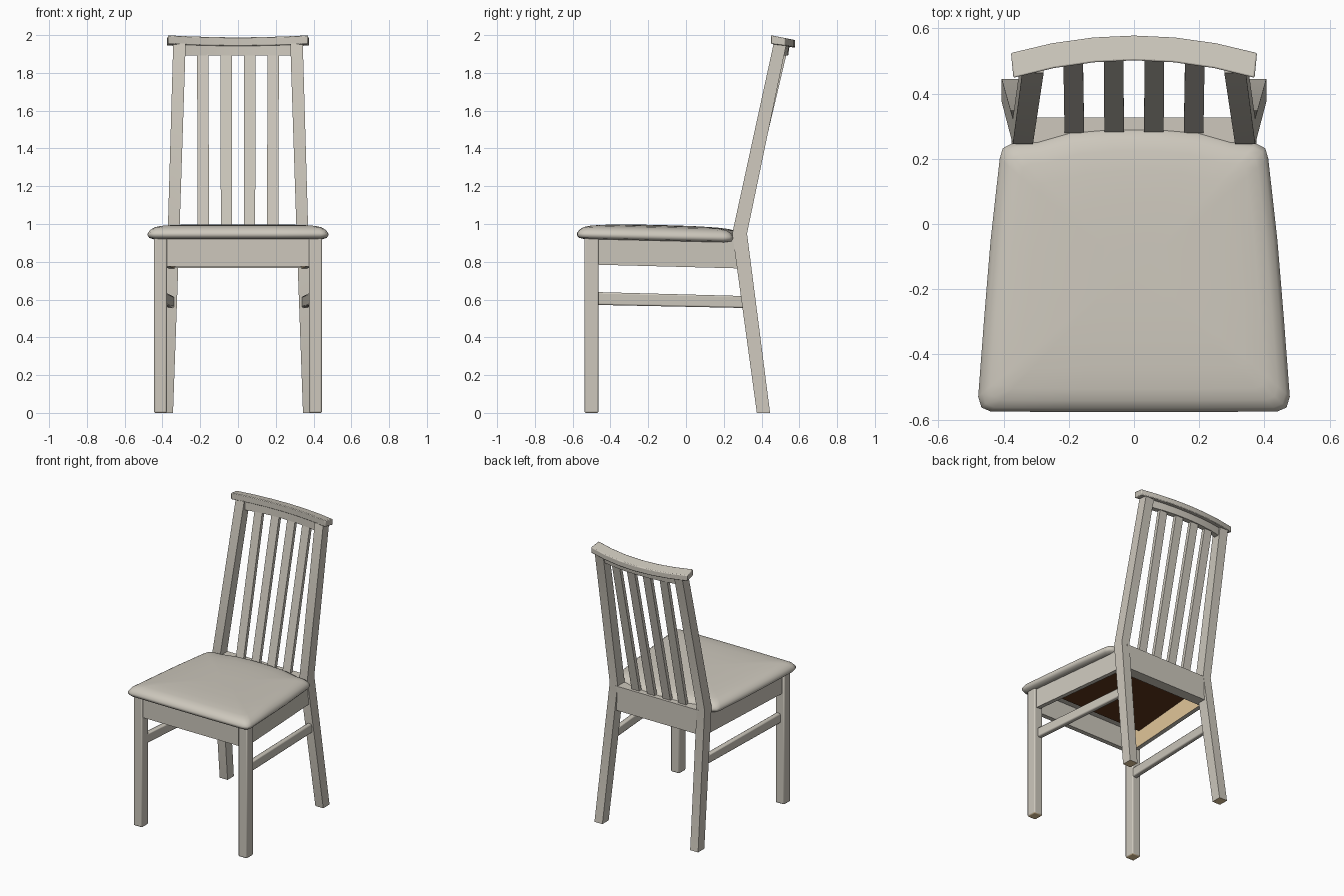
import bpy, bmesh
from mathutils import Vector

cube = bpy.data.objects.get("Cube")
if cube:
    bpy.data.objects.remove(cube, do_unlink=True)


def make_material(name, rgb):
    m = bpy.data.materials.new(name)
    m.use_nodes = True
    m.diffuse_color = (*rgb, 1)
    m.node_tree.nodes["Principled BSDF"].inputs["Base Color"].default_value = (*rgb, 1)
    return m


GREIGE = make_material("greige paint", (0.61, 0.575, 0.505))
TAN = make_material("bare tan wood", (0.87, 0.65, 0.37))
BROWN = make_material("dark brown board", (0.11, 0.037, 0.011))


def loft(name, rings, mat=GREIGE, bare=None, bevel=0.0, angle=0.6):
    """Skin closed rings with end caps; faces turned to 'bare' get tan wood."""
    bm = bmesh.new()
    loops = [[bm.verts.new(p) for p in ring] for ring in rings]
    n = len(loops[0])
    for a, b in zip(loops, loops[1:]):
        for i in range(n):
            j = (i + 1) % n
            bm.faces.new((a[i], a[j], b[j], b[i]))
    bm.faces.new(loops[0])
    bm.faces.new(loops[-1])
    bmesh.ops.recalc_face_normals(bm, faces=bm.faces)
    if bare:
        for f in bm.faces:
            f.material_index = int(f.normal.dot(Vector(bare)) > 0.9)
    mesh = bpy.data.meshes.new(name)
    bm.to_mesh(mesh)
    bm.free()
    mesh.materials.append(mat)
    if bare:
        mesh.materials.append(TAN)
    ob = bpy.data.objects.new(name, mesh)
    bpy.context.collection.objects.link(ob)
    bpy.ops.object.select_all(action='DESELECT')
    ob.select_set(True)
    bpy.context.view_layer.objects.active = ob
    bpy.ops.object.shade_smooth_by_angle(angle=angle)
    if bevel:
        mod = ob.modifiers.new("soft_edges", 'BEVEL')
        mod.width = bevel
        mod.segments = 2
        mod.limit_method = 'ANGLE'
    return ob


def flat_ring(x, y, z, w, d):
    """Horizontal rectangle centred on x, y."""
    return [(x + i * w / 2, y + j * d / 2, z)
            for i, j in ((-1, -1), (1, -1), (1, 1), (-1, 1))]


def front_ring(x, y, z0, z1, w):
    """Upright rectangle facing the front."""
    return [(x - w / 2, y, z0), (x + w / 2, y, z0), (x + w / 2, y, z1), (x - w / 2, y, z1)]


def arc(x):
    """Front edge of the curved crest."""
    return 0.502 - 0.39 * x * x


for s, side in ((1, "left"), (-1, "right")):
    # Legs; each back leg runs on as a back post
    loft(f"front_leg_{side}", [flat_ring(s * 0.411, -0.5, z, 0.068, 0.074) for z in (0, 0.93)],
         bare=(0, 0, -1), bevel=0.008)
    loft(f"back_leg_{side}", [flat_ring(s * 0.375, 0.41, 0, 0.062, 0.07),
                              flat_ring(s * 0.341, 0.284, 0.95, 0.062, 0.078),
                              flat_ring(s * 0.31, 0.498, 1.955, 0.066, 0.068)],
         bare=(0, 0, -1))
    # Side apron and stretcher
    loft(f"side_apron_{side}", [front_ring(s * 0.415, -0.49, 0.785, 0.93, 0.03),
                                front_ring(s * 0.35, 0.28, 0.765, 0.92, 0.03)],
         bare=(-s, 0, 0))
    loft(f"side_stretcher_{side}", [front_ring(s * 0.4, -0.49, 0.572, 0.64, 0.034),
                                    front_ring(s * 0.354, 0.33, 0.555, 0.618, 0.034)],
         bevel=0.008)
    # Back slats
    for x, place in ((0.183, "outer"), (0.061, "inner")):
        loft(f"{place}_slat_{side}", [flat_ring(s * x, 0.288, 0.92, 0.06, 0.026),
                                      flat_ring(s * x * 1.02, arc(x) + 0.021, 1.91, 0.06, 0.026)])

# Front and back aprons
loft("front_apron", [flat_ring(0, -0.507, z, 0.78, 0.032) for z in (0.775, 0.925)])
loft("back_apron", [flat_ring(0, 0.288, z, 0.66, 0.076) for z in (0.768, 0.94)])

# Board under the cushion, set back from the front apron
loft("seat_board", [[(-0.4, -0.42, z), (0.4, -0.42, z), (0.345, 0.26, z), (-0.345, 0.26, z)]
                    for z in (0.895, 0.912)], mat=BROWN)

# Cushion: half outline mirrored, then stacked in shrinking rings
half = [(0.2, -0.577), (0.44, -0.575), (0.468, -0.563), (0.478, -0.53), (0.459, -0.28),
        (0.44, -0.05), (0.412, 0.2), (0.403, 0.232), (0.375, 0.247), (0.31, 0.252),
        (0.2, 0.284), (0.07, 0.295)]
outline = half + [(-x, y) for x, y in reversed(half)]
MID = -0.14


def cushion_ring(inset, z):
    kx, ky = 1 - inset / 0.45, 1 - inset / 0.43
    ring = []
    for x, y in outline:
        y2 = MID + (y - MID) * ky
        ring.append((x * kx, y2, z - 0.024 * (y2 + 0.5)))
    return ring


loft("seat_cushion", [cushion_ring(i, z) for i, z in (
    (0.035, 0.92), (0.008, 0.926), (0, 0.938), (0, 0.95), (0.012, 0.968), (0.035, 0.983),
    (0.07, 0.991), (0.13, 0.997), (0.22, 1.001), (0.34, 1.003))], angle=1.2)

# Curved crest and the thin rail that hides the slat tops
STEPS = 6


def crest_ring(x):
    f = arc(x)
    b = f + 0.076
    top_f, top_b = (2.0 - 0.2 * (y - 0.447) for y in (f, b))
    return [(x, f, top_f - 0.046), (x * 1.02, b, top_b - 0.04),
            (x * 1.02, b, top_b), (x, f, top_f)]


def rail_ring(x):
    f = arc(x) + 0.003
    return [(x, f, 1.893), (x, f + 0.036, 1.893), (x, f + 0.046, 1.96), (x, f + 0.003, 1.96)]


spread = [2 * i / STEPS - 1 for i in range(STEPS + 1)]
loft("crest", [crest_ring(0.37 * t) for t in spread], bevel=0.005)
loft("slat_rail", [rail_ring(0.3 * t) for t in spread])
